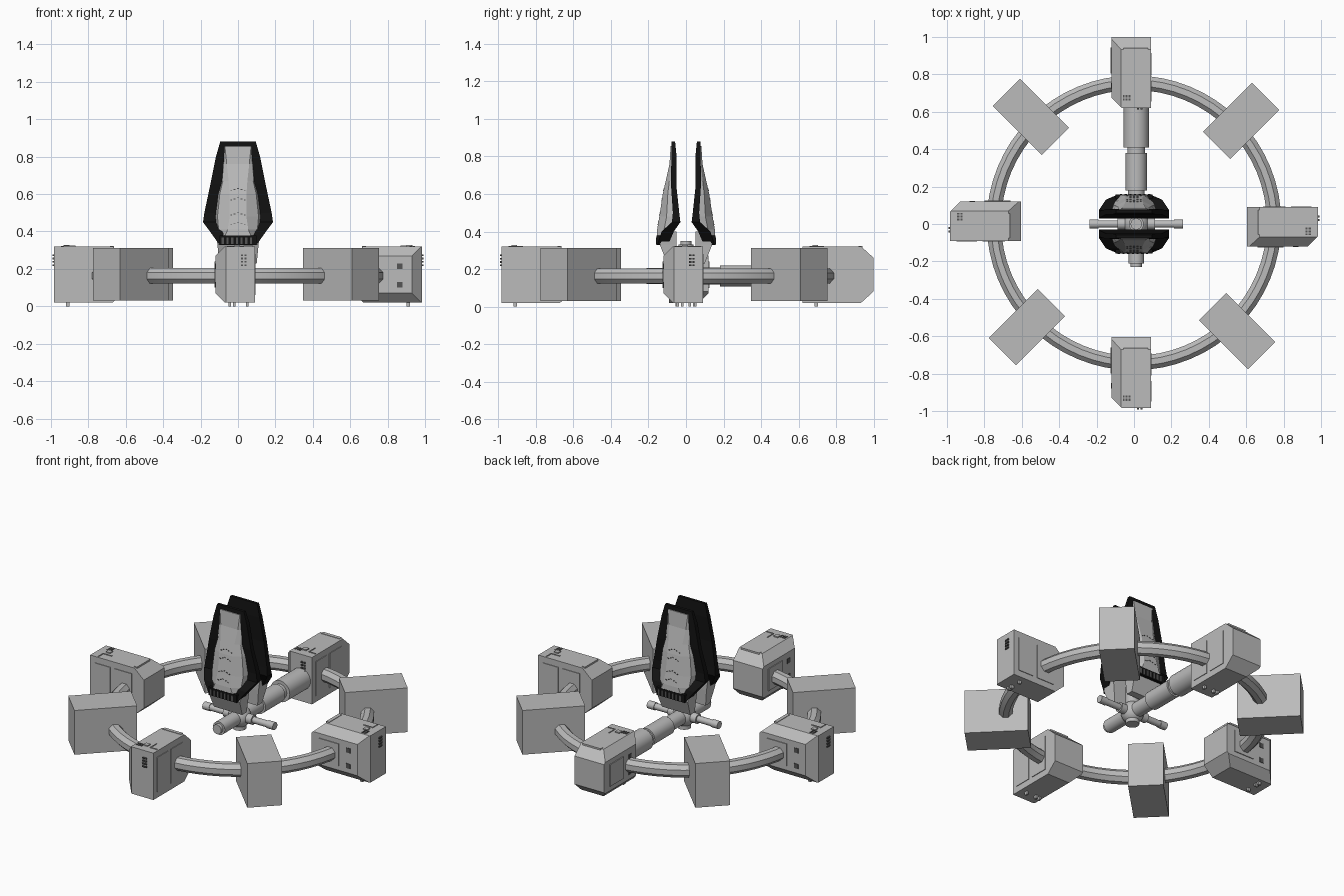
import bpy, bmesh, math
from mathutils import Matrix, Vector

if "Cube" in bpy.data.objects:
    bpy.data.objects.remove(bpy.data.objects["Cube"])


def material(name, rgb):
    m = bpy.data.materials.new(name)
    m.diffuse_color = (*rgb, 1)
    m.use_nodes = True
    m.node_tree.nodes["Principled BSDF"].inputs["Base Color"].default_value = m.diffuse_color
    return m


GREY = material("hull grey", (0.5, 0.5, 0.5))
BLACK = material("heat shield black", (0.006, 0.006, 0.006))
DARK = material("vent dark grey", (0.09, 0.09, 0.09))
ZC = 0.163


def finish(name, bm, mat, matrix=Matrix(), smooth=False):
    bmesh.ops.recalc_face_normals(bm, faces=bm.faces)
    me = bpy.data.meshes.new(name)
    bm.to_mesh(me)
    bm.free()
    me.materials.append(mat)
    ob = bpy.data.objects.new(name, me)
    bpy.context.collection.objects.link(ob)
    ob.matrix_world = matrix
    if smooth:
        bpy.ops.object.select_all(action='DESELECT')
        ob.select_set(True)
        bpy.context.view_layer.objects.active = ob
        bpy.ops.object.shade_smooth_by_angle(angle=math.radians(35))
    return ob


def add_box(bm, x0, x1, y0, y1, z0, z1):
    m = Matrix.Translation(((x0 + x1) / 2, (y0 + y1) / 2, (z0 + z1) / 2))
    bmesh.ops.create_cube(bm, size=1, matrix=m @ Matrix.Diagonal((x1 - x0, y1 - y0, z1 - z0, 1)))


def boxes(name, dims, mat, matrix=Matrix()):
    bm = bmesh.new()
    for d in dims:
        add_box(bm, *d)
    return finish(name, bm, mat, matrix)


def tube(name, a, b, r, mat=GREY, sides=24):
    a, b = Vector(a), Vector(b)
    d = b - a
    m = Matrix.Translation((a + b) / 2) @ d.to_track_quat('Z', 'Y').to_matrix().to_4x4()
    bm = bmesh.new()
    bmesh.ops.create_cone(bm, cap_ends=True, segments=sides, radius1=r, radius2=r, depth=d.length, matrix=m)
    return finish(name, bm, mat, smooth=True)


def loft(name, sections, mat, matrix):
    bm = bmesh.new()
    rings = [[bm.verts.new(p) for p in s] for s in sections]
    n = len(rings[0])
    for a, b in zip(rings, rings[1:]):
        for i in range(n):
            bm.faces.new((a[i], a[(i + 1) % n], b[(i + 1) % n], b[i]))
    bm.faces.new(rings[0])
    bm.faces.new(rings[-1])
    return finish(name, bm, mat, matrix)


# Ring: eight-sided tube swept round the station
bm = bmesh.new()
N, S = 64, 8
rows = []
for i in range(N):
    a = math.tau * i / N
    row = []
    for j in range(S):
        t = math.tau * (j + 0.5) / S
        r = 0.749 + 0.042 * math.cos(t)
        row.append(bm.verts.new((r * math.cos(a), 0.006 + r * math.sin(a), ZC + 0.044 * math.sin(t))))
    rows.append(row)
for i in range(N):
    p, q = rows[i], rows[(i + 1) % N]
    for j in range(S):
        bm.faces.new((p[j], q[j], q[(j + 1) % S], p[(j + 1) % S]))
finish("ring_tube", bm, GREY, smooth=True)


# Detailed module with chopped corners, drawn at the front position
def module(label, matrix):
    bm = bmesh.new()
    add_box(bm, -0.12, 0.09, -0.985, -0.605, 0.02, 0.32)
    cuts = [((-0.12, 0, 0.27), (-1, 0, 1)), ((-0.12, 0, 0.07), (-1, 0, -1)),
            ((-0.12, -0.93, 0), (-1, -1, 0)),
            ((0, -0.605, 0.26), (0, 1, 1.1)), ((0, -0.605, 0.08), (0, 1, -1.1))]
    for co, no in cuts:
        geom = bm.verts[:] + bm.edges[:] + bm.faces[:]
        bmesh.ops.bisect_plane(bm, geom=geom, plane_co=co, plane_no=no, clear_outer=True)
        bmesh.ops.holes_fill(bm, edges=[e for e in bm.edges if e.is_boundary], sides=0)
    finish(label + "_module", bm, GREY, matrix)
    # raised deck strips, side panels, foot pads
    parts = [(-0.055, 0.075, -0.66 - 0.003, -0.685, 0.31, 0.323),
             (0.035, 0.08, -0.935, -0.93, 0.31, 0.324), (0.03, 0.035, -0.935, -0.87, 0.31, 0.324),
             (-0.125, -0.11, -0.80, -0.66, 0.10, 0.24),
             (0.08, 0.094, -0.95, -0.84, 0.06, 0.28), (0.08, 0.094, -0.81, -0.69, 0.06, 0.28)]
    for x in (-0.045, -0.02, 0.05):
        parts.append((x - 0.007, x + 0.007, -0.92, -0.90, 0.0, 0.03))
    parts.append((-0.02, 0.01, -0.93, -0.90, 0.31, 0.327))
    boxes(label + "_module_fittings", parts, GREY, matrix)
    # small vents on the outer end, the deck and the side
    vents = []
    for x in (0.022, 0.04):
        for k in range(4):
            z = 0.215 + 0.018 * k
            vents.append((x - 0.006, x + 0.006, -0.993, -0.98, z, z + 0.009))
    for x in (-0.075 + 0.02, -0.04, -0.025):
        for y in (-0.94, -0.922):
            vents.append((x - 0.005, x + 0.005, y - 0.006, y + 0.006, 0.31, 0.323))
    for z in (0.10, 0.20):
        vents.append((-0.123, -0.115, -0.88, -0.85, z, z + 0.03))
    boxes(label + "_module_vents", vents, DARK, matrix)


for label, deg in (("front", 0), ("right", 90), ("left", -90)):
    module(label, Matrix.Rotation(math.radians(deg), 4, 'Z'))
module("back", Matrix.Translation((0, 1.605, 0)))

# Plain box modules on the diagonals
for k, label in enumerate(("front_right", "back_right", "back_left", "front_left")):
    boxes(label + "_box_module", [(-0.118, 0.088, -0.98, -0.61, 0.03, 0.313)], GREY,
          Matrix.Rotation(math.radians(45 + 90 * k), 4, 'Z'))

# Hub with docking arms and the access tunnel to the back module
X = 0.012
bm = bmesh.new()
bmesh.ops.create_uvsphere(bm, u_segments=24, v_segments=14, radius=0.068,
                          matrix=Matrix.Translation((X, 0, ZC)))
finish("hub_ball", bm, GREY, smooth=True)
for name, a, b, r in (
        ("hub_column", (X, 0, 0.085), (X, 0, 0.33), 0.04),
        ("hub_cap", (X, 0, 0.32), (X, 0, 0.35), 0.03),
        ("left_arm", (-0.235, 0, ZC), (X, 0, ZC), 0.02),
        ("left_arm_end", (-0.237, 0, ZC), (-0.19, 0, ZC), 0.024),
        ("right_arm", (X, 0, ZC), (0.26, 0, ZC), 0.02),
        ("right_arm_end", (0.213, 0, ZC), (0.262, 0, ZC), 0.024),
        ("cross_sleeve", (X - 0.1, 0, ZC), (X + 0.1, 0, ZC), 0.03),
        ("front_arm", (X, -0.21, ZC), (X, 0, ZC), 0.042),
        ("front_arm_tip", (X, -0.23, ZC), (X, -0.2, ZC), 0.03),
        ("tunnel_root", (X, 0, ZC), (X, 0.19, ZC), 0.045),
        ("tunnel_inner", (X, 0.18, ZC), (X, 0.38, ZC), 0.057),
        ("tunnel_neck", (X, 0.37, ZC), (X, 0.42, ZC), 0.047),
        ("tunnel_outer", (X, 0.41, ZC), (X, 0.65, ZC), 0.068)):
    tube(name, a, b, r)


# Lander: black belly shell, grey faceted hull, ribbed tail and tail block
SHELL = [(0.88, 0.095, -0.058, -0.076), (0.80, 0.118, -0.05, -0.078), (0.65, 0.148, -0.052, -0.08),
         (0.50, 0.18, -0.036, -0.07), (0.45, 0.187, -0.03, -0.075), (0.40, 0.15, -0.065, -0.13),
         (0.33, 0.10, -0.095, -0.152)]
HULL = [(0.855, 0.08, 0.07, -0.07, -0.082), (0.76, 0.085, 0.06, -0.07, -0.088),
        (0.67, 0.09, 0.05, -0.07, -0.108), (0.60, 0.108, 0.045, -0.07, -0.124),
        (0.48, 0.122, 0.045, -0.065, -0.142), (0.41, 0.115, 0.055, -0.08, -0.154),
        (0.375, 0.10, 0.07, -0.09, -0.156)]


def hull_y(z):
    for a, b in zip(HULL, HULL[1:]):
        if b[0] <= z <= a[0]:
            return a[4] + (b[4] - a[4]) * (a[0] - z) / (a[0] - b[0])
    return HULL[-1][4]


def lander(label, m):
    loft(label + "_lander_belly", [[(-w, yi, z), (w, yi, z), (w, yo, z), (-w, yo, z)]
                                   for z, w, yi, yo in SHELL], BLACK, m)
    loft(label + "_lander_hull",
         [[(-w, yb, z), (w, yb, z), (w * 0.9, yb * 0.5 + yo * 0.5, z), (v, yo, z),
           (-v, yo, z), (-w * 0.9, yb * 0.5 + yo * 0.5, z)] for z, w, v, yb, yo in HULL], GREY, m)
    boxes(label + "_lander_tail", [(-0.10, 0.10, -0.157, -0.09, 0.328, 0.378)], BLACK, m)
    boxes(label + "_lander_ribs", [(-0.087 + 0.025 * k, -0.075 + 0.025 * k, -0.16, -0.15, 0.332, 0.368)
                                   for k in range(7)], DARK, m)
    loft(label + "_lander_tail_block",
         [[(-w, yi, z), (w, yi, z), (w, yo, z), (-w, yo, z)] for z, w, yi, yo in
          ((0.40, 0.12, -0.05, -0.10), (0.33, 0.11, -0.05, -0.14), (0.23, 0.10, -0.055, -0.10))], GREY, m)
    # dotted window dashes across the canopy
    dashes = []
    for z, n in ((0.63, 2), (0.58, 2), (0.50, 2), (0.45, 2)):
        for k in range(-n, n + 1):
            x, zz = k * 0.018, z - abs(k) * 0.006
            y = hull_y(zz)
            dashes.append((x - 0.005, x + 0.005, y - 0.002, y + 0.004, zz - 0.002, zz + 0.002))
    boxes(label + "_lander_dashes", dashes, DARK, m)


lander("front", Matrix())
lander("back", Matrix.Rotation(math.pi, 4, 'Z'))
